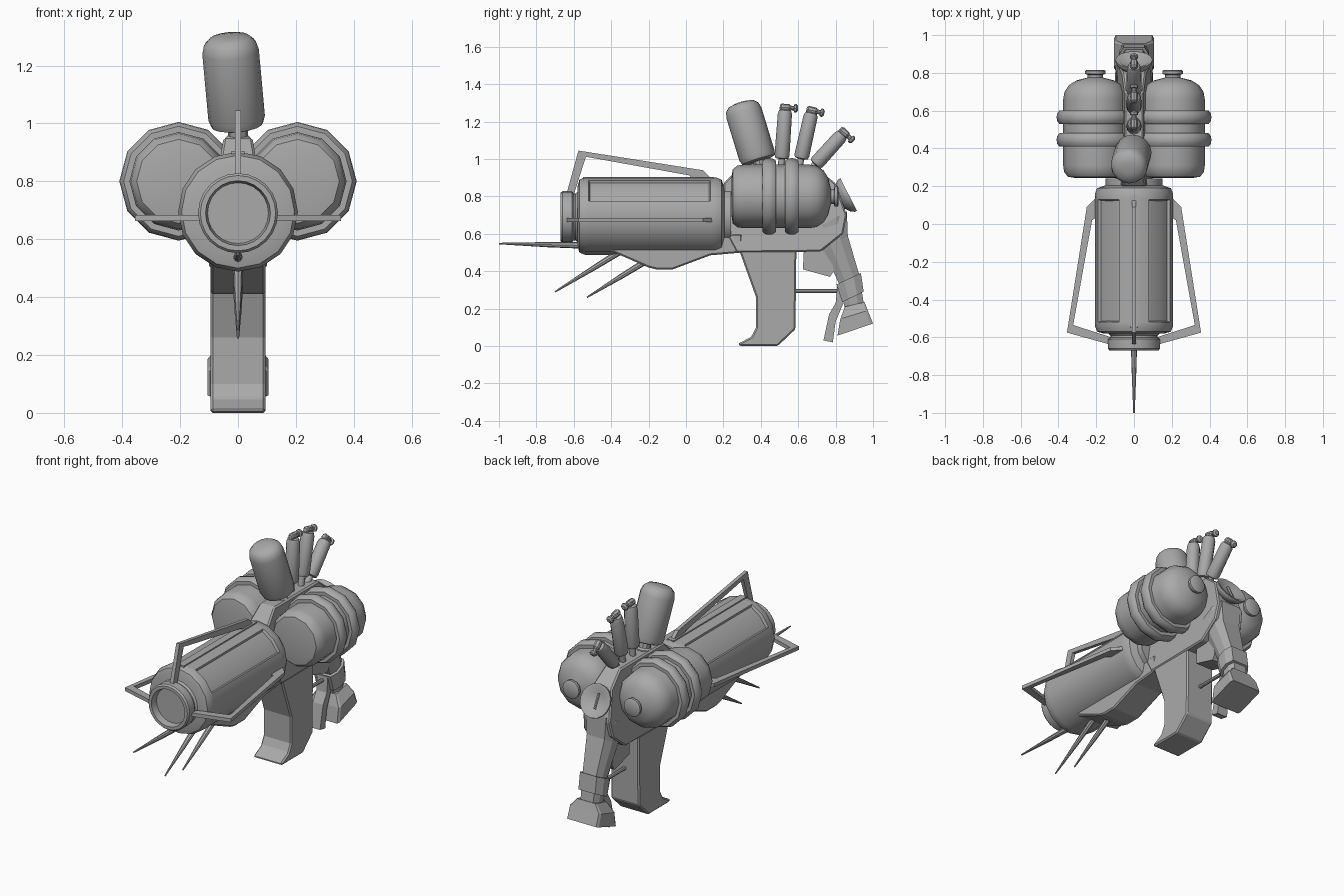
import bpy, bmesh, math
from mathutils import Vector

if "Cube" in bpy.data.objects:
    bpy.data.objects.remove(bpy.data.objects["Cube"], do_unlink=True)

grey = bpy.data.materials.new("plain_grey")
grey.use_nodes = True
grey.diffuse_color = (0.4, 0.4, 0.4, 1)
grey.node_tree.nodes["Principled BSDF"].inputs["Base Color"].default_value = grey.diffuse_color


def finish(name, bm, angle=35, bevel=0):
    bmesh.ops.recalc_face_normals(bm, faces=bm.faces)
    mesh = bpy.data.meshes.new(name)
    bm.to_mesh(mesh)
    bm.free()
    mesh.materials.append(grey)
    ob = bpy.data.objects.new(name, mesh)
    bpy.context.collection.objects.link(ob)
    bpy.ops.object.select_all(action='DESELECT')
    ob.select_set(True)
    bpy.context.view_layer.objects.active = ob
    if bevel:
        mod = ob.modifiers.new("edge_bevel", 'BEVEL')
        mod.width = bevel
        mod.segments = 1
    elif angle:
        bpy.ops.object.shade_smooth_by_angle(angle=math.radians(angle))
    return ob


def bridge(bm, rings):
    for a, b in zip(rings, rings[1:]):
        for i in range(len(a)):
            j = (i + 1) % len(a)
            bm.faces.new((a[i], a[j], b[j], b[i]))
    bm.faces.new(rings[0])
    bm.faces.new(rings[-1])


def lathe_mesh(profile, origin, axis, segs):
    """Spin (radius, distance) pairs around an axis; ends are capped."""
    axis, origin = Vector(axis).normalized(), Vector(origin)
    side = axis.cross(Vector((0, 0, 1)) if abs(axis.z) < .9 else Vector((0, 1, 0))).normalized()
    up = side.cross(axis)
    bm = bmesh.new()
    rings = []
    for r, t in profile:
        rings.append([bm.verts.new(origin + axis * t + r * (side * math.cos(a) + up * math.sin(a)))
                      for a in (math.tau * i / segs for i in range(segs))])
    bridge(bm, rings)
    return bm


def lathe(name, profile, origin, axis, segs=16, angle=35):
    return finish(name, lathe_mesh(profile, origin, axis, segs), angle)


def slab(name, outline, width, bevel=0):
    """Side outline of (y, z) points, width gives half width at a height."""
    bm = bmesh.new()
    rings = [[bm.verts.new((s * width(z), y, z)) for y, z in outline] for s in (-1, 1)]
    bridge(bm, rings)
    return finish(name, bm, 0, bevel)


def loft(name, sections, chamfer=0.3):
    """Chamfered box sections: front point, back point, half width."""
    bm = bmesh.new()
    rings = []
    for f, b, w in sections:
        f, b = Vector((0, *f)), Vector((0, *b))
        c = chamfer
        ring = [(-w, c), (-w, 1 - c), (c * w - w, 1), (w - c * w, 1),
                (w, 1 - c), (w, c), (w - c * w, 0), (c * w - w, 0)]
        rings.append([bm.verts.new(f.lerp(b, t) + Vector((x, 0, 0))) for x, t in ring])
    bridge(bm, rings)
    return finish(name, bm, 0)


def span(a, b):
    return Vector(b) - Vector(a)


AXIS_Z = 0.69

# Barrel with two long recessed panels on its upper sides
bm = lathe_mesh([(.16, -.58), (.195, -.57), (.207, -.54), (.207, -.52), (.207, .13),
                 (.207, .16), (.195, .19), (.15, .205), (.15, .24)],
                (0, 0, AXIS_Z + .005), (0, 1, 0), 16)
bm.faces.ensure_lookup_table()
for s in (-1, 1):
    panel = []
    for f in bm.faces:
        c = f.calc_center_median()
        ang = math.degrees(math.atan2(c.z - AXIS_Z, s * c.x))
        if 22 < ang < 68 and -.3 < c.y < 0 and len(f.verts) == 4:
            panel.append(f)
    bmesh.ops.recalc_face_normals(bm, faces=bm.faces)
    bmesh.ops.inset_region(bm, faces=panel, thickness=.008, depth=-.015)
finish("barrel", bm, 30)

# Muzzle with a recessed mouth
lathe("muzzle", [(.135, -.55), (.135, -.58), (.125, -.59), (.125, -.60), (.138, -.61), (.138, -.66),
                 (.13, -.67), (.112, -.67), (.105, -.63)], (0, 0, AXIS_Z), (0, 1, 0), 24)

# Bent guard rails: top, left and right
rail = [(-.64, .12), (-.575, .355), (.09, .25), (.15, .19),
        (.04, .19), (.02, .222), (-.535, .322), (-.60, .12)]
for name, ox, oz in (("top_rail", 0, 1), ("left_rail", 1, 0), ("right_rail", -1, 0)):
    bm = bmesh.new()
    rings = [[bm.verts.new((ox * r + oz * s, y, AXIS_Z - (.017 if ox else 0) + oz * r + abs(ox) * s))
              for y, r in rail] for s in (-.011, .011)]
    bridge(bm, rings)
    finish(name, bm, 0)
slab("rail_strip", [(-.55, .88), (-.55, .905), (.15, .905), (.15, .88)], lambda z: .022)

# Spikes below the muzzle
for i, (tip, root) in enumerate((((-1, .548), (-.56, .538)), ((-.70, .29), (-.36, .50)),
                                 ((-.53, .26), (-.22, .45)))):
    a, b = (0, *root), (0, *tip)
    d = span(a, b)
    lathe("spike_%d" % (i + 1), [(.017, 0), (.014, d.length * .4), (.004, d.length)], a, d, 8)

# Belly shroud, central body and grip
slab("belly_shroud", [(-.43, .52), (-.20, .42), (-.16, .41), (-.07, .41), (.13, .485),
                      (.30, .50), (.30, .60), (-.43, .60)], lambda z: .095, .008)
slab("central_body", [(.2, .63), (.27, .50), (.72, .505), (.84, .60), (.86, .70), (.80, .87),
                      (.70, .95), (.28, .95), (.2, .87)],
     lambda z: .10 if z < .65 else .10 - .05 * (z - .65) / .3, .008)
slab("grip", [(.285, .51), (.375, .26), (.375, .10), (.35, .05), (.275, .01), (.295, 0), (.49, 0),
              (.585, .09), (.59, .51)], lambda z: .095, .008)
slab("under_block", [(.63, .51), (.625, .41), (.77, .37), (.79, .40), (.77, .51)], lambda z: .06)

# Twin tanks with ring bands and filler caps
for name, x in (("left", .205), ("right", -.205)):
    lathe(name + "_tank", [(.10, .243), (.145, .25), (.165, .275), (.17, .31), (.17, .66), (.163, .70),
                           (.14, .735), (.10, .76), (.04, .775), (.04, .79), (.055, .795),
                           (.055, .81), (.045, .816)], (x, 0, .8), (0, 1, 0), 12, 40)
    for part, y in (("front", .445), ("rear", .565)):
        lathe("%s_tank_%s_band" % (name, part),
              [(.165, -.036), (.19, -.036), (.202, -.02), (.205, 0), (.202, .02), (.19, .036), (.165, .036)],
              (x, y, .8), (0, 1, 0), 12, 45)

# Tilted canister and its neck
base, top = (-.003, .385, 1.0), (-.03, .295, 1.295)
d = span(base, top)
n = d.length
lathe("canister", [(.07, -.012), (.09, -.005), (.098, .02), (.098, n - .05), (.09, n - .02), (.07, n), (.03, n + .008)],
      base, d, 16)
lathe("canister_neck", [(.045, 0), (.045, .10), (.035, .11), (.035, .18)], (0, .42, .85), (0, -.2, 1), 10)

# Three small tubes with valve knobs
for i, (a, b) in enumerate((((.512, 1.0), (.53, 1.26)), ((.615, 1.0), (.67, 1.245)), ((.69, .97), (.835, 1.13)))):
    a, b = Vector((0, *a)), Vector((0, *b))
    d = b - a
    n = d.length
    lathe("tube_%d" % (i + 1), [(.018, -.09), (.018, 0), (.035, .004), (.04, .02), (.038, n - .02),
                                (.032, n), (.018, n + .005), (.018, n + .025)], a, d, 12)
    across = Vector((0, d.z, -d.y)).normalized()
    lathe("tube_knob_%d" % (i + 1), [(.012, -.03), (.02, -.02), (.02, .02), (.012, .03), (.012, .045), (.022, .048),
                                     (.022, .06), (.012, .068)], b + d.normalized() * .015, across, 8)

# Rear dial with a dished face and needle
out = Vector((0, .89, .457)).normalized()
hub = Vector((0, .85, .80))
lathe("dial", [(.06, -.08), (.06, -.03), (.085, -.01), (.098, .01), (.098, .022), (.085, .022), (.05, -.002)],
      hub, out, 16)
lathe("dial_needle", [(.008, -.045), (.008, .045)], hub + out * .006, (0, -.457, .89), 6, 0)

# Rear stock: leg, wrap band, flared foot, hook and link rod
loft("stock_leg", [((.68, .62), (.86, .72), .095), ((.74, .50), (.865, .59), .085),
                   ((.82, .33), (.925, .385), .065), ((.85, .20), (.95, .23), .06)])
loft("stock_band", [((.805, .33), (.935, .39), .08), ((.835, .235), (.95, .29), .08)])
loft("stock_foot", [((.85, .21), (.955, .235), .065), ((.825, .145), (.972, .19), .105),
                    ((.81, .056), (1.0, .12), .105)], .08)
slab("stock_hook", [(.81, .33), (.85, .25), (.80, .13), (.785, .02), (.735, .03), (.765, .17), (.80, .23)],
     lambda z: .035)
lathe("link_rod", [(.011, .57), (.011, .85)], (0, 0, .295), (0, 1, 0), 8)
